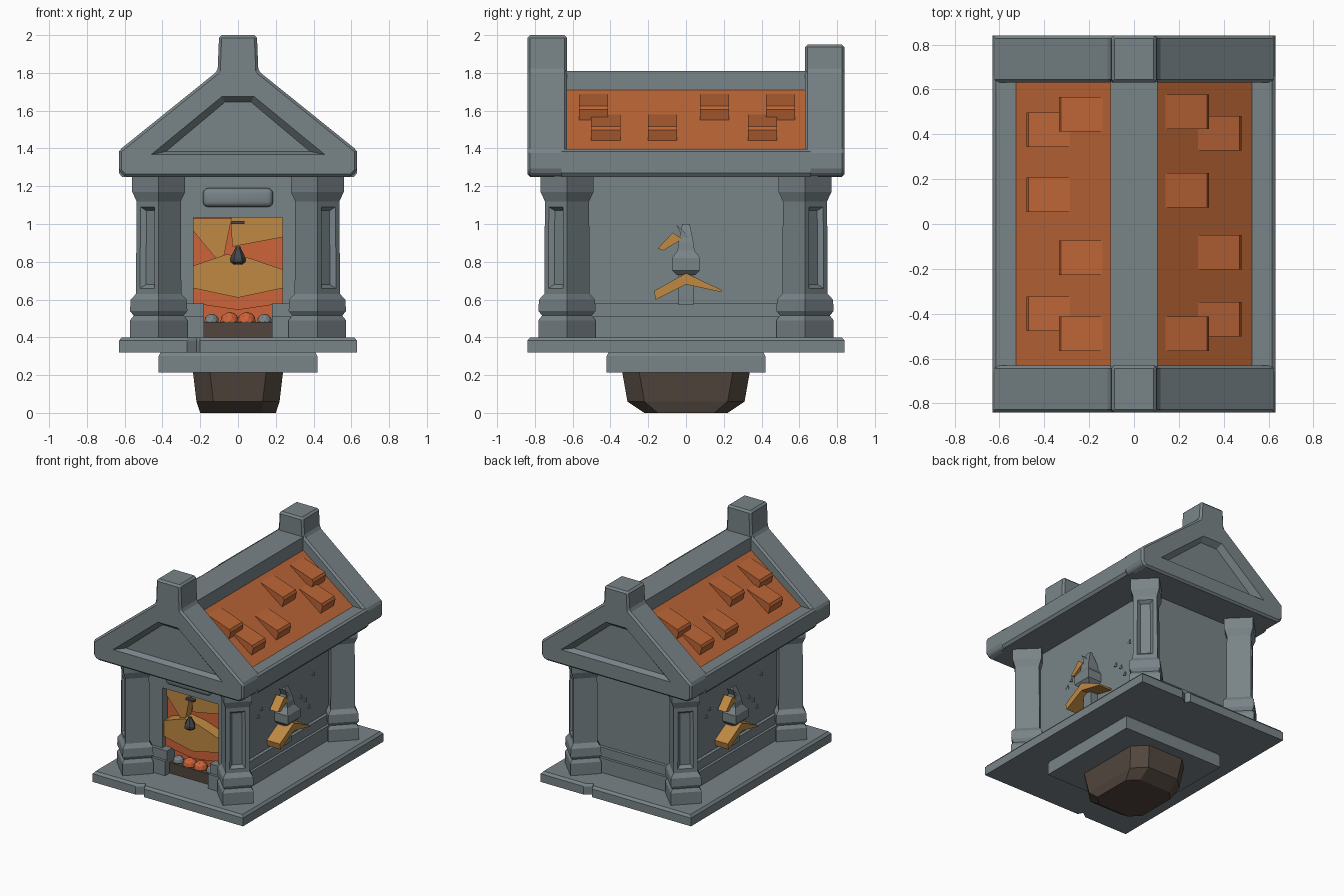
import bpy, bmesh, math
from mathutils import Vector

if "Cube" in bpy.data.objects:
    bpy.data.objects.remove(bpy.data.objects["Cube"])


def material(name, rgb):
    m = bpy.data.materials.new(name)
    m.diffuse_color = (*rgb, 1)
    m.use_nodes = True
    m.node_tree.nodes["Principled BSDF"].inputs["Base Color"].default_value = m.diffuse_color
    return m


STONE = material("grey stone", (0.19, 0.23, 0.245))
TILE = material("terracotta roof", (0.50, 0.13, 0.037))
GOLD = material("golden yellow", (0.52, 0.25, 0.055))
EMBER = material("ember orange", (0.62, 0.125, 0.04))
EARTH = material("dark brown earth", (0.085, 0.062, 0.048))
IRON = material("dark iron", (0.06, 0.065, 0.07))


def loft(name, rings, mat):
    """Closed skin through rings of equal point count."""
    bm = bmesh.new()
    vs = [[bm.verts.new(p) for p in r] for r in rings]
    n = len(rings[0])
    for a, b in zip(vs, vs[1:]):
        for i in range(n):
            bm.faces.new((a[i], a[(i + 1) % n], b[(i + 1) % n], b[i]))
    bm.faces.new(vs[0])
    bm.faces.new(vs[-1])
    bmesh.ops.recalc_face_normals(bm, faces=bm.faces)
    me = bpy.data.meshes.new(name)
    bm.to_mesh(me)
    bm.free()
    me.materials.append(mat)
    ob = bpy.data.objects.new(name, me)
    bpy.context.collection.objects.link(ob)
    return ob


def prism(name, pts, axis, lo, hi, mat):
    """Extrude a 2D outline along x, y or z."""
    put = {"x": lambda a, b, h: (h, a, b), "y": lambda a, b, h: (a, h, b),
           "z": lambda a, b, h: (a, b, h)}[axis]
    return loft(name, [[put(a, b, h) for a, b in pts] for h in (lo, hi)], mat)


def box(name, x0, x1, y0, y1, z0, z1, mat=STONE):
    return prism(name, [(x0, y0), (x1, y0), (x1, y1), (x0, y1)], "z", z0, z1, mat)


def bevel(ob, width, seg=1):
    m = ob.modifiers.new("bevel", "BEVEL")
    m.width, m.segments = width, seg
    m.limit_method = "ANGLE"
    return ob


def rect_ring(a, b, z, c=0.0, cx=0, cy=0):
    """Rectangle ring, with corners cut by c when given."""
    if not c:
        p = [(a, -b), (a, b), (-a, b), (-a, -b)]
    else:
        p = [(a, -b + c), (a, b - c), (a - c, b), (c - a, b),
             (-a, b - c), (-a, c - b), (c - a, -b), (a - c, -b)]
    return [(cx + x, cy + y, z) for x, y in p]


# Rock foot and plinth
loft("rock_foot", [rect_ring(.20, .22, 0, .07), rect_ring(.22, .31, .06, .09),
                   rect_ring(.24, .34, .23, .09)], EARTH)
loft("plinth", [rect_ring(.42, .42, .215), rect_ring(.42, .42, .30),
                rect_ring(.405, .405, .33)], STONE)


# Base slab with a chipped notch front and back
def slab_ring(d, z):
    x, y = .63 - d, .84 - d
    half = [(-x, -y), (-.27, -y), (-.22, -y + .035), (-.20, -y), (x, -y)]
    return [(a, b, z) for a, b in half] + [(-a, -b, z) for a, b in half]


loft("base_slab", [slab_ring(0, .32), slab_ring(0, .382), slab_ring(.015, .40)], STONE)

# Corner pillars, square and turned 45 degrees, with a sunk panel outside
PROFILE = [(.152, .39), (.152, .49), (.132, .515), (.152, .54), (.148, .60),
           (.12, .63), (.117, 1.12), (.14, 1.17), (.14, 1.26)]
for sx in (-1, 1):
    for sy in (-1, 1):
        cx, cy = .42 * sx, .63 * sy
        ob = loft("pillar", [[(cx + r, cy, z), (cx, cy + r, z), (cx - r, cy, z),
                              (cx, cy - r, z)] for r, z in PROFILE], STONE)
        bm = bmesh.new()
        bm.from_mesh(ob.data)
        out = Vector((sx, sy, 0)).normalized()
        face = [f for f in bm.faces if f.normal.dot(out) > .9
                and .8 < f.calc_center_median().z < .95]
        bmesh.ops.inset_individual(bm, faces=face, thickness=.042)
        bmesh.ops.inset_individual(bm, faces=face, thickness=.028, depth=-.025)
        bm.to_mesh(ob.data)
        bm.free()

# Walls with a doorway
WX, WY = .36, .57
for s in (-1, 1):
    a, b = sorted((s * WX, s * (WX - .06)))
    box("side_wall", a, b, -WY, WY, .39, 1.27)
    a, b = sorted((s * WX, s * .235))
    box("front_wall", a, b, -WY, -WY + .07, .39, 1.27)
box("back_wall", -WX, WX, WY - .06, WY, .39, 1.27)
box("door_lintel", -.24, .24, -WY, -WY + .07, 1.035, 1.27)

# Two-step skirting around the walls, open at the door
for d, z0, z1 in ((.045, .39, .51), (.025, .50, .58)):
    for s in (-1, 1):
        a, b = sorted((s * (WX - .02), s * (WX + d)))
        box("side_skirting", a, b, -WY - d, WY + d, z0, z1)
        a, b = sorted((s * .18, s * (WX + d)))
        box("front_skirting", a, b, -WY - d, -WY + .07, z0, z1)
    box("back_skirting", -WX - d, WX + d, WY - .02, WY + d, z0, z1)

# Rounded plaque over the door
plaque = bevel(box("door_plaque", -.185, .185, -.615, -.55, 1.09, 1.19), .028, 3)
for p in plaque.data.polygons:
    p.use_smooth = True

# Roof: ceiling, tiled core, eaves and ridge
box("ceiling", -.60, .60, -.70, .70, 1.25, 1.32)
prism("roof_slopes", [(-.56, 1.30), (.56, 1.30), (.56, 1.37), (.105, 1.71),
                      (-.105, 1.71), (-.56, 1.37)], "y", -.65, .65, TILE)
box("ridge_beam", -.105, .105, -.66, .66, 1.60, 1.81)
for s in (-1, 1):
    prism("eave_beam", [(s * .525, 1.25), (s * .615, 1.25), (s * .63, 1.27),
                        (s * .63, 1.385), (s * .615, 1.397), (s * .525, 1.397)],
          "y", -.66, .66, STONE)

# Raised wedge tiles
TILES = {1: ((.5, .15, -.49), (.405, -.125, -.425)),
         -1: ((.49, -.15, -.49), (.42, .13, -.40))}
WEDGE = [(.14, 1.688), (.325, 1.625), (.335, 1.605), (.318, 1.55), (.16, 1.65)]
for s, rows in TILES.items():
    for row, ys in enumerate(rows):
        pts = [(s * (x + .145 * row), z - .108 * row) for x, z in WEDGE]
        for y in ys:
            prism("raised_tile", pts, "y", y - .077, y + .077, TILE)

# Gable ends with sunk panels
for s, top in ((-1, 2.0), (1, 1.95)):
    half = [(.60, 1.25), (.63, 1.28), (.63, 1.39), (.108, 1.81), (.10, top)]
    pts = half + [(-x, z) for x, z in reversed(half)]
    gable = bevel(prism("gable_end", pts, "y", s * .63, s * .84, STONE), .014)
    big = [(-.47, 1.365), (.47, 1.365), (.085, 1.68), (-.085, 1.68)]
    small = [(-.38, 1.385), (.38, 1.385), (.07, 1.645), (-.07, 1.645)]
    cutter = loft("panel_cutter", [[(x, s * .845, z) for x, z in big],
                                   [(x, s * .80, z) for x, z in small]], STONE)
    cutter.hide_render = True
    cutter.hide_viewport = True
    m = gable.modifiers.new("panel", "BOOLEAN")
    m.object, m.operation, m.solver = cutter, "DIFFERENCE", "EXACT"

# Hearth in the doorway: ember backing, layered flames, fire box
box("ember_backing", -.30, .30, -.46, -.43, .40, 1.20, EMBER)
FLAMES = [
    ("low_flame", EMBER, -.53, [(-.235, .66), (-.235, .58), (0, .545), (.235, .58),
                                (.235, .66), (0, .70)]),
    ("middle_flame", GOLD, -.55, [(-.235, .78), (-.235, .66), (0, .61), (.235, .66),
                                  (.235, .76), (.06, .82), (-.06, .84)]),
    ("upper_flame", GOLD, -.52, [(-.235, 1.03), (-.235, .96), (-.085, .78),
                                 (-.04, 1.0), (-.03, 1.03)]),
    ("right_flame", GOLD, -.50, [(-.04, 1.034), (-.03, .88), (.235, .93), (.235, 1.034)]),
]
for name, mat, y, pts in FLAMES:
    prism(name, pts, "y", y, -.45, mat)
box("fire_box", -.18, .18, -.56, -.40, .39, .48, EARTH)
for x, r, mat in ((-.045, .05, EMBER), (.045, .05, EMBER), (-.14, .04, STONE), (.14, .04, STONE)):
    bpy.ops.mesh.primitive_ico_sphere_add(subdivisions=2, radius=r, location=(x, -.51, .485))
    bpy.context.object.name = "coal"
    bpy.context.object.data.materials.append(mat)

# Hanging bell in the doorway
loft("bell", [[(r * math.cos(i * math.pi / 3), -.575 + r * math.sin(i * math.pi / 3), z)
               for i in range(6)] for r, z in ((.02, .785), (.04, .80), (.04, .82), (.012, .88))], IRON)
box("bell_hook", -.035, .035, -.58, -.55, 1.0, 1.015, IRON)

# Wall torches and chips, repeated on the other side by a half turn
for turn in (0, math.pi):
    parts = [
        loft("torch_body", [rect_ring(a, b, z, 0, .40) for a, b, z in
                            ((.045, .05, .73), (.07, .075, .755), (.07, .075, .82),
                             (.045, .045, .86), (.04, .04, .90), (.006, .02, 1.0))], STONE),
        box("torch_stem", .35, .42, -.04, .04, .57, .74),
        prism("torch_spike", [(-.05, .995), (-.01, .91), (.02, .93)], "x", .38, .43, STONE),
        prism("torch_wings", [(-.16, .60), (-.17, .645), (0, .74), (.19, .65), (.185, .64),
                              (0, .68)], "x", .35, .47, GOLD),
        prism("torch_leaf", [(-.15, .87), (-.07, .955), (-.02, .92), (-.12, .86)],
              "x", .37, .44, GOLD)]
    for y, z in ((.235, .81), (.29, .77), (.38, .93), (-.28, .86), (-.24, .90), (.33, .70)):
        parts.append(prism("wall_chip", [(y - .015, z), (y + .015, z - .012), (y + .01, z + .02)],
                           "x", .355, .366, STONE))
    for p in parts:
        p.rotation_euler.z = turn
